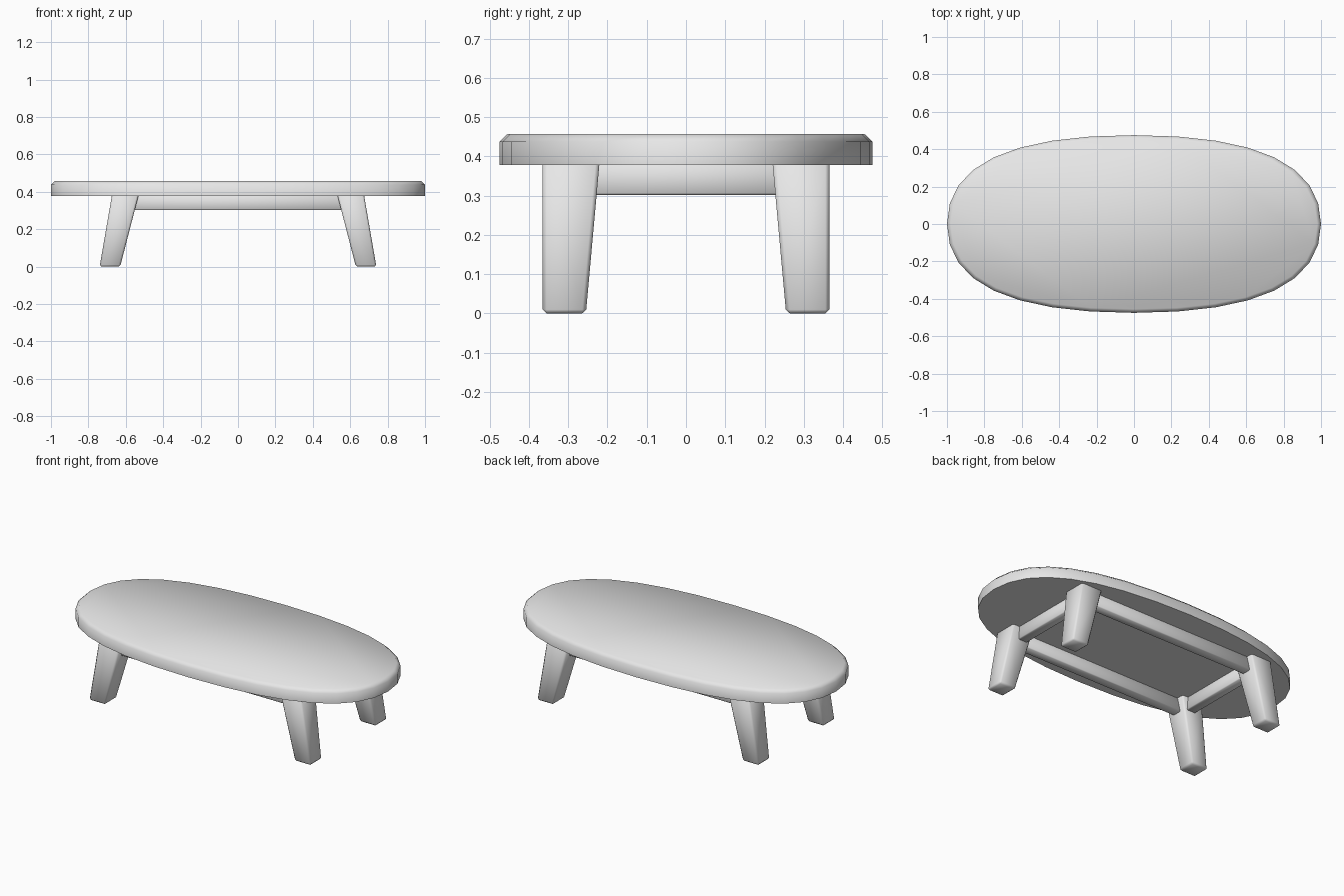
import bpy, bmesh, math

if "Cube" in bpy.data.objects:
    bpy.data.objects.remove(bpy.data.objects["Cube"])

grey = bpy.data.materials.new("light grey")
grey.diffuse_color = (0.8, 0.8, 0.8, 1)
grey.use_nodes = True
grey.node_tree.nodes["Principled BSDF"].inputs["Base Color"].default_value = grey.diffuse_color

TOP_Z, UNDER_Z = 0.457, 0.378


def finish(name, bm, angle=60):
    bmesh.ops.recalc_face_normals(bm, faces=bm.faces)
    mesh = bpy.data.meshes.new(name)
    bm.to_mesh(mesh)
    bm.free()
    mesh.materials.append(grey)
    ob = bpy.data.objects.new(name, mesh)
    bpy.context.collection.objects.link(ob)
    bpy.ops.object.select_all(action='DESELECT')
    ob.select_set(True)
    bpy.context.view_layer.objects.active = ob
    bpy.ops.object.shade_smooth_by_angle(angle=math.radians(angle))
    return ob


def loft(rings):
    """Closed solid through a stack of vertex rings."""
    bm = bmesh.new()
    vs = [[bm.verts.new(p) for p in ring] for ring in rings]
    n = len(vs[0])
    for a, b in zip(vs, vs[1:]):
        for i in range(n):
            j = (i + 1) % n
            bm.faces.new((a[i], a[j], b[j], b[i]))
    bm.faces.new(vs[0][::-1])
    bm.faces.new(vs[-1])
    return bm


def rect(x0, x1, y0, y1, z):
    return [(x0, y0, z), (x1, y0, z), (x1, y1, z), (x0, y1, z)]


def bevel(bm, width):
    bmesh.ops.bevel(bm, geom=bm.edges[:], offset=width, segments=1,
                    affect='EDGES', profile=0.5)


# Tabletop: slightly squared oval made of four bezier quarters
def oval(rx, ry, z):
    k, steps = 2 / 3, 8
    pts = []
    for q in range(4):
        c, s = ((1, 0), (0, 1), (-1, 0), (0, -1))[q]
        for i in range(steps):
            t = i / steps
            u = 1 - t
            a = u**3 + 3 * u * u * t + 3 * u * t * t * k
            b = 3 * u * u * t * k + 3 * u * t * t + t**3
            pts.append(((a * c - b * s) * rx, (a * s + b * c) * ry, z))
    return pts


finish("tabletop", loft([oval(1, 0.475, UNDER_Z),
                         oval(1, 0.475, TOP_Z - 0.019),
                         oval(0.98, 0.455, TOP_Z)]))

# Splayed tapered legs
for sx, side in ((-1, "left"), (1, "right")):
    for sy, end in ((-1, "front"), (1, "back")):
        bm = loft([rect(sx * 0.63, sx * 0.74, sy * 0.255, sy * 0.365, 0),
                   rect(sx * 0.53, sx * 0.673, sy * 0.22, sy * 0.365, UNDER_Z + 0.01)])
        bmesh.ops.recalc_face_normals(bm, faces=bm.faces)
        bevel(bm, 0.01)
        finish(f"{end}_{side}_leg", bm)

# Aprons joining the legs under the top
for s, side, end in ((-1, "left", "front"), (1, "right", "back")):
    for name, box in ((f"{end}_apron", (-0.57, 0.57, s * 0.295 - 0.03, s * 0.295 + 0.03)),
                      (f"{side}_apron", (s * 0.6 - 0.03, s * 0.6 + 0.03, -0.25, 0.25))):
        bm = loft([rect(*box, 0.302), rect(*box, UNDER_Z + 0.005)])
        bmesh.ops.recalc_face_normals(bm, faces=bm.faces)
        bevel(bm, 0.005)
        finish(name, bm)
